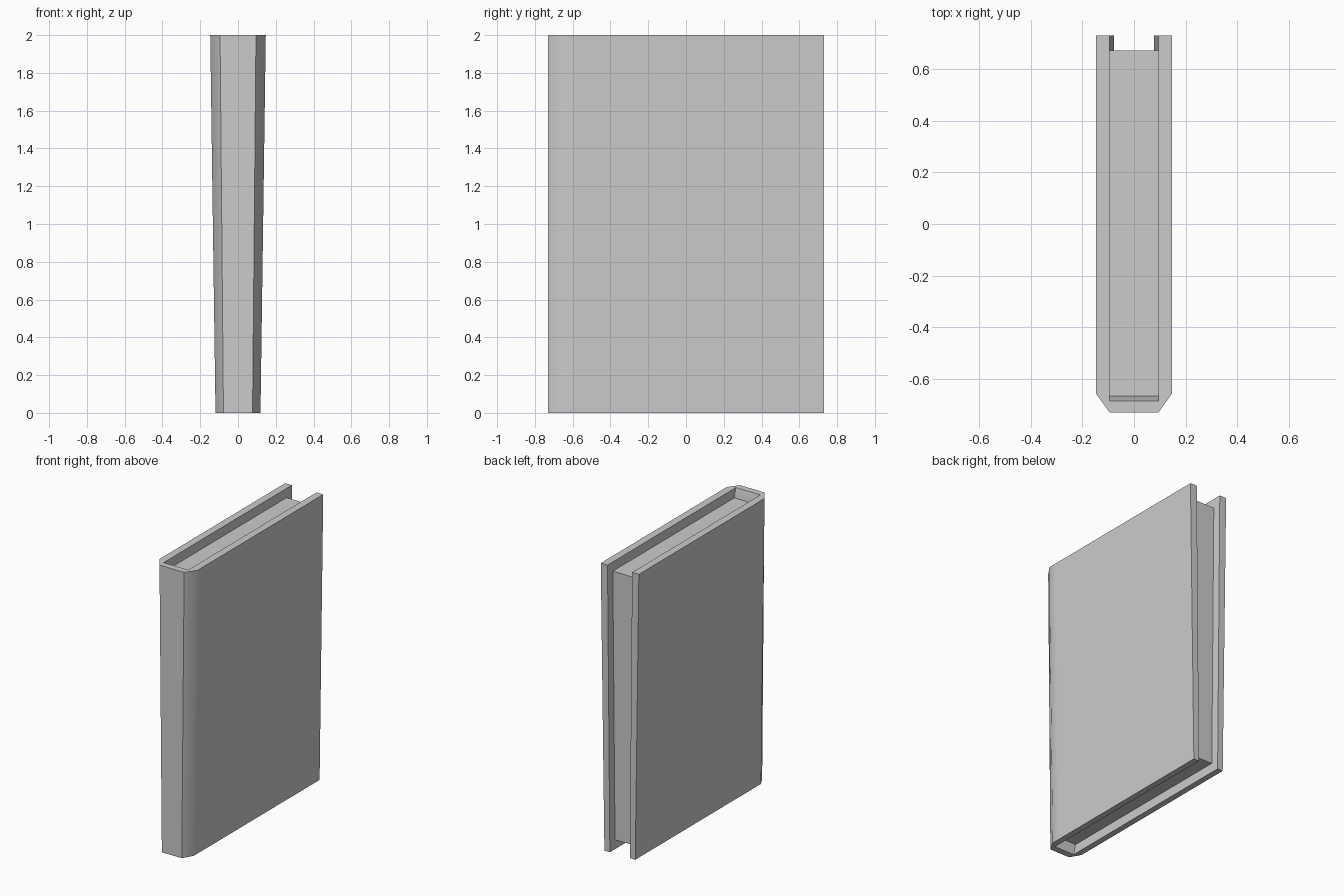
import bpy, bmesh

if "Cube" in bpy.data.objects:
    bpy.data.objects.remove(bpy.data.objects["Cube"])

H, REC = 2.0, 0.065          # height, recess of the page block at both ends
OUT, INN = 0.147, 0.095      # half widths at the top
BACK, PAGE_BACK = 0.73, 0.672


def taper(z):
    return 0.81 + 0.19 * z / H


def loft(name, levels, profile):
    """Skin a closed profile through the z levels, narrowing towards the bottom."""
    bm = bmesh.new()
    rings = [[bm.verts.new((x * taper(z), y, z)) for x, y in profile(z)] for z in levels]
    for a, b in zip(rings, rings[1:]):
        n = len(a)
        for i in range(n):
            j = (i + 1) % n
            bm.faces.new((a[i], a[j], b[j], b[i]))
    bm.faces.new(rings[0][::-1])
    bm.faces.new(rings[-1])
    bmesh.ops.recalc_face_normals(bm, faces=bm.faces)
    me = bpy.data.meshes.new(name)
    bm.to_mesh(me)
    bm.free()
    ob = bpy.data.objects.new(name, me)
    bpy.context.collection.objects.link(ob)
    return ob


# U-shaped cover with chamfered spine; inner spine slopes into each recess
def cover_profile(z):
    inner = -0.685 if z in (0, H) else -0.667
    half = [(INN, -BACK), (OUT, -0.657), (OUT, -0.6), (OUT, BACK), (INN, BACK), (INN, inner)]
    return half + [(-x, y) for x, y in reversed(half)]


cover = loft("cover", [0, REC, H - REC, H], cover_profile)

# Page block between the boards
loft("pages", [REC, H - REC],
     lambda z: [(-INN, -0.667), (INN, -0.667), (INN, PAGE_BACK), (-INN, PAGE_BACK)])

# Soft joint between boards and chamfers, all other edges crisp
bpy.ops.object.select_all(action='DESELECT')
cover.select_set(True)
bpy.context.view_layer.objects.active = cover
bpy.ops.object.shade_smooth_by_angle(angle=0.75)
